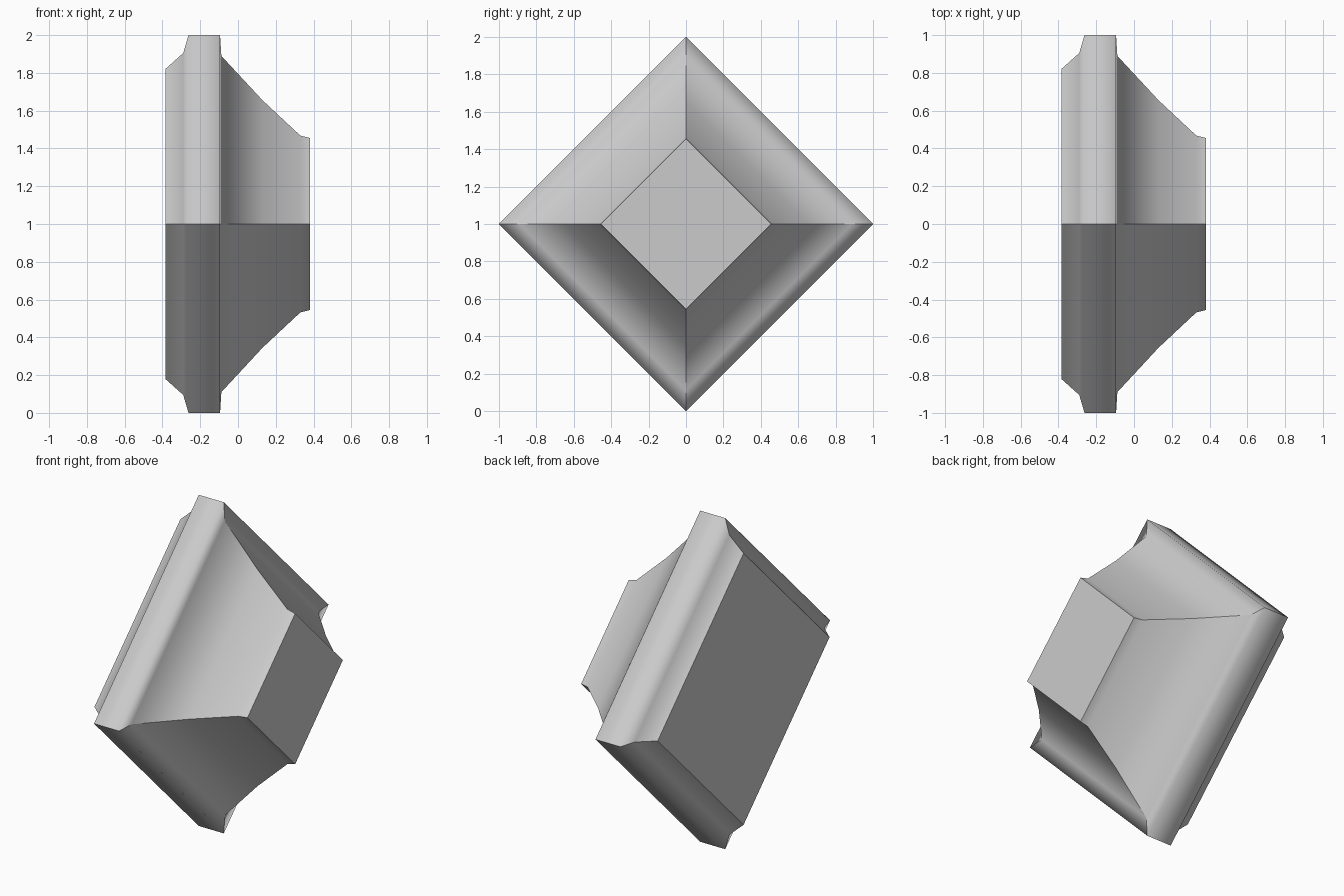
import bpy, bmesh
from math import sin, cos, pi

if "Cube" in bpy.data.objects:
    bpy.data.objects.remove(bpy.data.objects["Cube"])

# Moulding profile: (x along axis, corner radius), back to front
PROFILE = [(-0.385, 0.82), (-0.29, 0.905), (-0.262, 1.0), (-0.095, 1.0),
           (-0.088, 0.89), (0.13, 0.655), (0.33, 0.468), (0.382, 0.455)]
SIDES = 4

bm = bmesh.new()
# Four-sided rings swept around the x axis, corners up/down/front/back
rings = [[bm.verts.new((x, r * cos(2 * pi * i / SIDES), 1 + r * sin(2 * pi * i / SIDES)))
          for i in range(SIDES)] for x, r in PROFILE]

# Side walls, smooth along the profile with crisp mitred corners
for a, b in zip(rings, rings[1:]):
    for i in range(SIDES):
        j = (i + 1) % SIDES
        bm.faces.new((a[i], a[j], b[j], b[i])).smooth = True
        bm.edges.get((a[i], b[i])).smooth = False

# Flat back and front caps with sharp borders
for ring in (rings[0], rings[-1]):
    cap = bm.faces.new(ring)
    for e in cap.edges:
        e.smooth = False

bmesh.ops.recalc_face_normals(bm, faces=bm.faces)
mesh = bpy.data.meshes.new("square_stud")
bm.to_mesh(mesh)
bm.free()
bpy.context.collection.objects.link(bpy.data.objects.new("square_stud", mesh))
